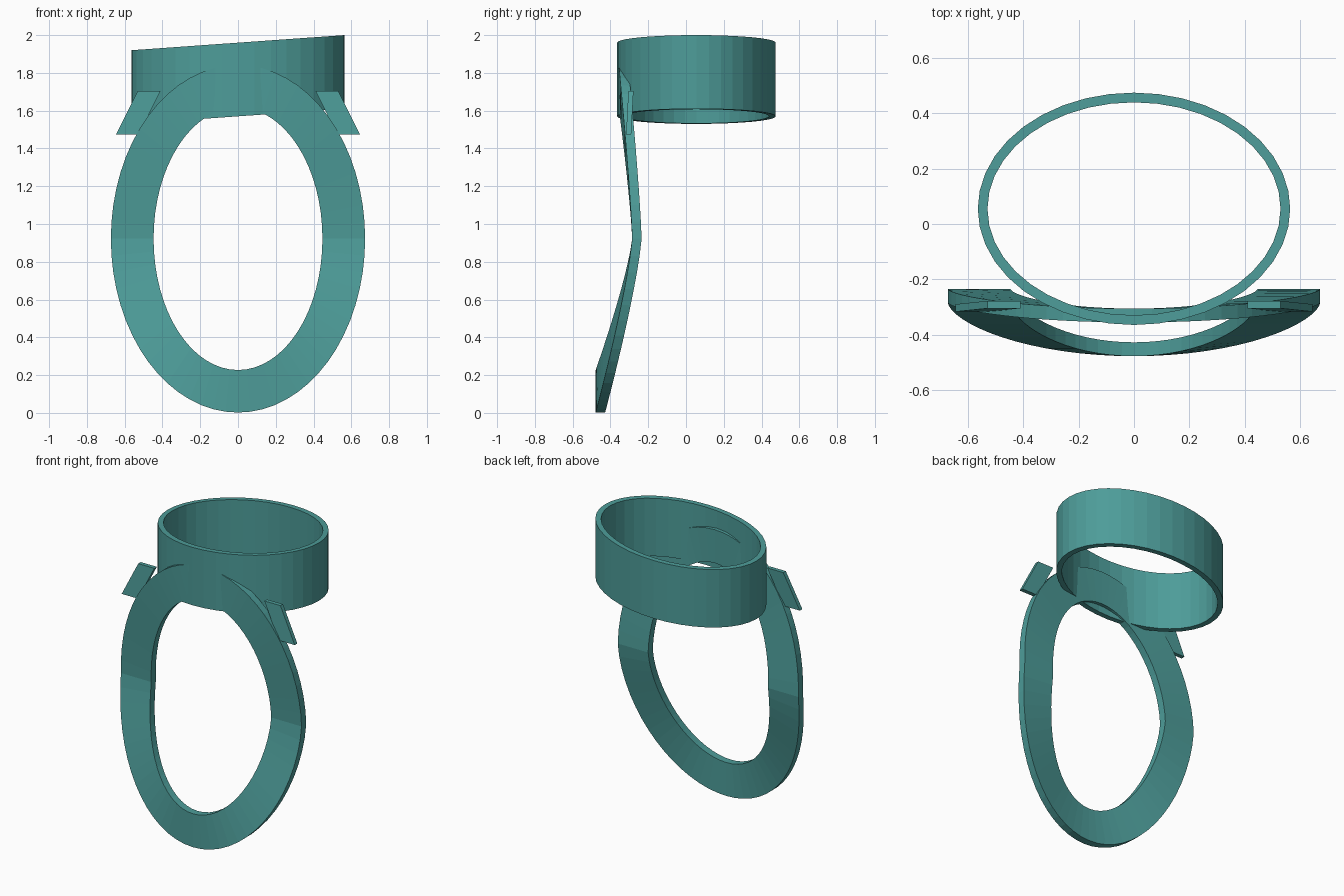
import bpy
import bmesh
from math import sin, cos, pi

cube = bpy.data.objects.get("Cube")
if cube:
    bpy.data.objects.remove(cube, do_unlink=True)

teal = bpy.data.materials.new("teal")
teal.use_nodes = True
colour = (0.075, 0.335, 0.32, 1)
teal.diffuse_color = colour
teal.node_tree.nodes["Principled BSDF"].inputs["Base Color"].default_value = colour


def finish(name, bm):
    bmesh.ops.recalc_face_normals(bm, faces=bm.faces)
    mesh = bpy.data.meshes.new(name)
    bm.to_mesh(mesh)
    bm.free()
    mesh.materials.append(teal)
    obj = bpy.data.objects.new(name, mesh)
    bpy.context.collection.objects.link(obj)
    return obj


def closed_loop(name, section, count):
    """Joins four-cornered sections around a full turn."""
    bm = bmesh.new()
    rings = [[bm.verts.new(p) for p in section(2 * pi * i / count)]
             for i in range(count)]
    for i, a in enumerate(rings):
        b = rings((i + 1) % count) if callable(rings) else rings[(i + 1) % count]
        for j in range(4):
            k = (j + 1) % 4
            bm.faces.new((a[j], a[k], b[k], b[j]))
    return finish(name, bm)


# Oval band with parallel, slightly tilted rims
def band_section(t):
    points = []
    for rx, ry, z in ((0.565, 0.42, 1.57), (0.565, 0.42, 1.96),
                      (0.53, 0.385, 1.96), (0.53, 0.385, 1.57)):
        x = rx * cos(t)
        points.append((x, 0.055 + ry * sin(t), z + 0.071 * x))
    return points


# Upright oval loop whose top and bottom bend forward
def loop_section(t):
    s = sin(t)
    bend = 0.071 if s > 0 else 0.193
    y = -0.285 - bend * abs(s) ** 1.25
    return [(rx * cos(t), y + dy, 0.922 + rz * s)
            for rx, rz, dy in ((0.673, 0.92, 0), (0.673, 0.92, 0.05),
                               (0.447, 0.695, 0.05), (0.447, 0.695, 0))]


closed_loop("oval_band", band_section, 40)
closed_loop("hanging_loop", loop_section, 64)

# Slanted side tabs
for name, side in (("left_tab", 1), ("right_tab", -1)):
    bm = bmesh.new()
    ends = []
    for x, y, z in ((0.41, -0.305, 1.705), (0.525, -0.317, 1.475)):
        ends.append([bm.verts.new((side * (x + dx), y + dy, z))
                     for dx, dy in ((0, 0), (0.12, 0), (0.12, 0.027), (0, 0.027))])
    top, bottom = ends
    bm.faces.new(top)
    bm.faces.new(bottom)
    for j in range(4):
        k = (j + 1) % 4
        bm.faces.new((top[j], top[k], bottom[k], bottom[j]))
    finish(name, bm)
